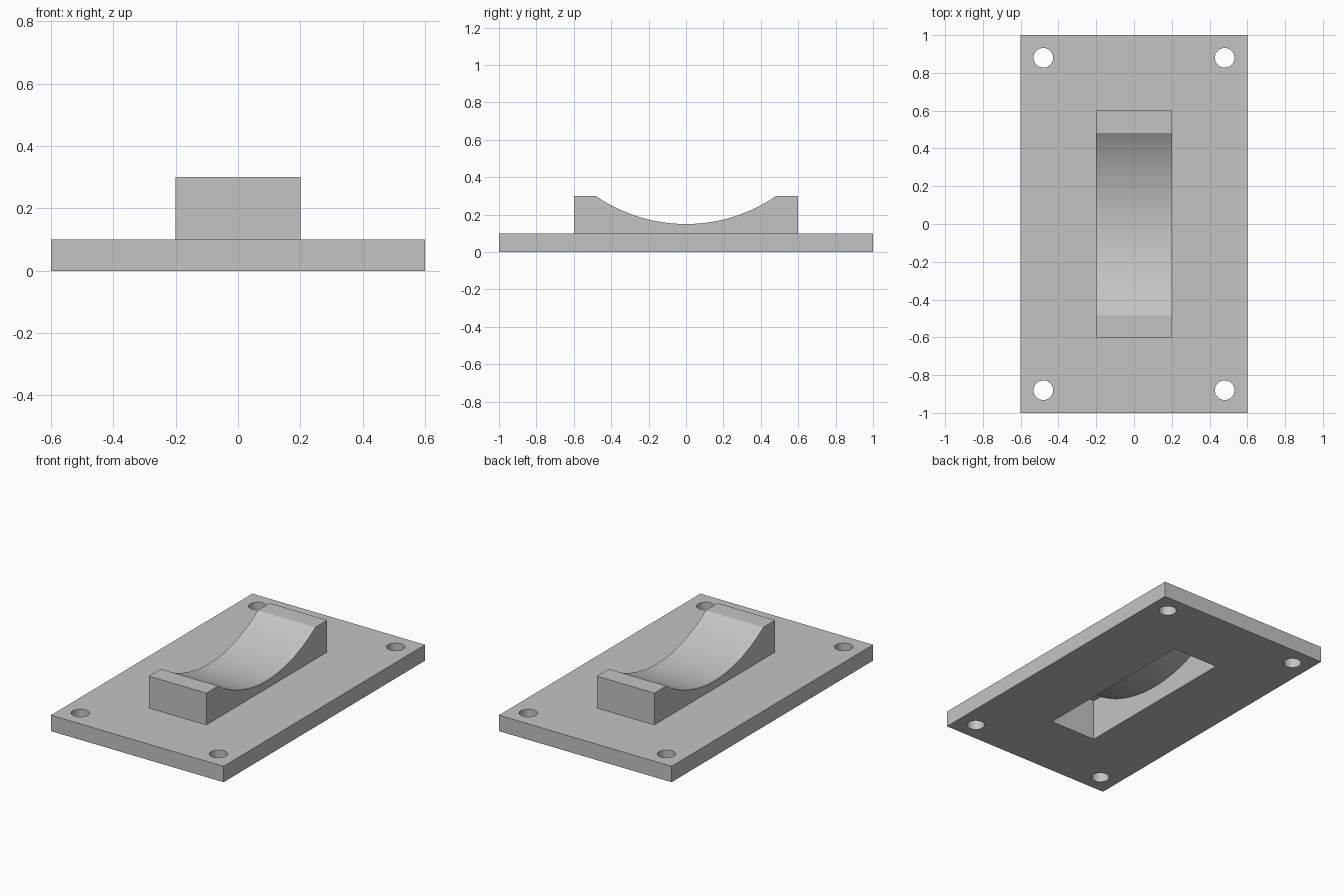
import bpy, bmesh, math

cube = bpy.data.objects.get("Cube")
if cube:
    bpy.data.objects.remove(cube, do_unlink=True)

GREY = 0.55
ARC_Z, ARC_R = 1.0, 0.85   # centre height and radius of the cradle
WALL = 0.04                # shell thickness of the saddle

grey = bpy.data.materials.new("plain grey")
grey.use_nodes = True
grey.diffuse_color = (GREY, GREY, GREY, 1)
grey.node_tree.nodes["Principled BSDF"].inputs["Base Color"].default_value = (GREY, GREY, GREY, 1)


def add_prism(name, profile, axis, low, high):
    """Extrude a closed profile along x (profile is y, z) or z (profile is x, y)."""
    bm = bmesh.new()
    if axis == "x":
        verts = [bm.verts.new((low, a, b)) for a, b in profile]
        step = (high - low, 0, 0)
    else:
        verts = [bm.verts.new((a, b, low)) for a, b in profile]
        step = (0, 0, high - low)
    face = bm.faces.new(verts)
    out = bmesh.ops.extrude_face_region(bm, geom=[face], use_keep_orig=True)
    moved = [g for g in out["geom"] if isinstance(g, bmesh.types.BMVert)]
    bmesh.ops.translate(bm, verts=moved, vec=step)
    bmesh.ops.recalc_face_normals(bm, faces=bm.faces)
    mesh = bpy.data.meshes.new(name)
    bm.to_mesh(mesh)
    bm.free()
    mesh.materials.append(grey)
    ob = bpy.data.objects.new(name, mesh)
    bpy.context.collection.objects.link(ob)
    return ob


def saddle_profile(half, bottom, top, radius, steps=48):
    """Block outline in y, z with a round dip in its top."""
    reach = math.asin(math.sqrt(radius ** 2 - (ARC_Z - top) ** 2) / radius)
    angles = [reach * (1 - 2 * i / steps) for i in range(steps + 1)]
    dip = [(radius * math.sin(a), ARC_Z - radius * math.cos(a)) for a in angles]
    return [(-half, bottom), (half, bottom), (half, top)] + dip + [(-half, top)]


def combine(target, tool, operation):
    """Apply a boolean and remove its helper."""
    tool.hide_render = True
    mod = target.modifiers.new("combine", "BOOLEAN")
    mod.operation, mod.object, mod.solver = operation, tool, "EXACT"
    bpy.context.view_layer.objects.active = target
    bpy.ops.object.modifier_apply(modifier=mod.name)
    bpy.data.objects.remove(tool, do_unlink=True)


# Base plate
corners = [(-0.6, -1), (0.6, -1), (0.6, 1), (-0.6, 1)]
mount = add_prism("base_plate_with_saddle", corners, "z", 0, 0.1)

# Saddle block, hollow and open underneath
saddle = add_prism("saddle", saddle_profile(0.6, 0.05, 0.3, ARC_R), "x", -0.2, 0.2)
combine(mount, saddle, "UNION")
cavity = add_prism("cavity_cutter", saddle_profile(0.6 - WALL, -0.1, 0.3 - WALL, ARC_R + WALL),
                   "x", WALL - 0.2, 0.2 - WALL)
combine(mount, cavity, "DIFFERENCE")

# Screw holes in the corners
for sx in (-1, 1):
    for sy in (-1, 1):
        turns = [math.tau * i / 40 for i in range(40)]
        ring = [(sx * 0.48 + 0.052 * math.cos(t), sy * 0.88 + 0.052 * math.sin(t)) for t in turns]
        combine(mount, add_prism("hole_cutter", ring, "z", -0.1, 0.2), "DIFFERENCE")

# Smooth the round surfaces, keep the edges crisp
bpy.ops.object.select_all(action="DESELECT")
mount.select_set(True)
bpy.context.view_layer.objects.active = mount
bpy.ops.object.shade_smooth_by_angle(angle=math.radians(25))
